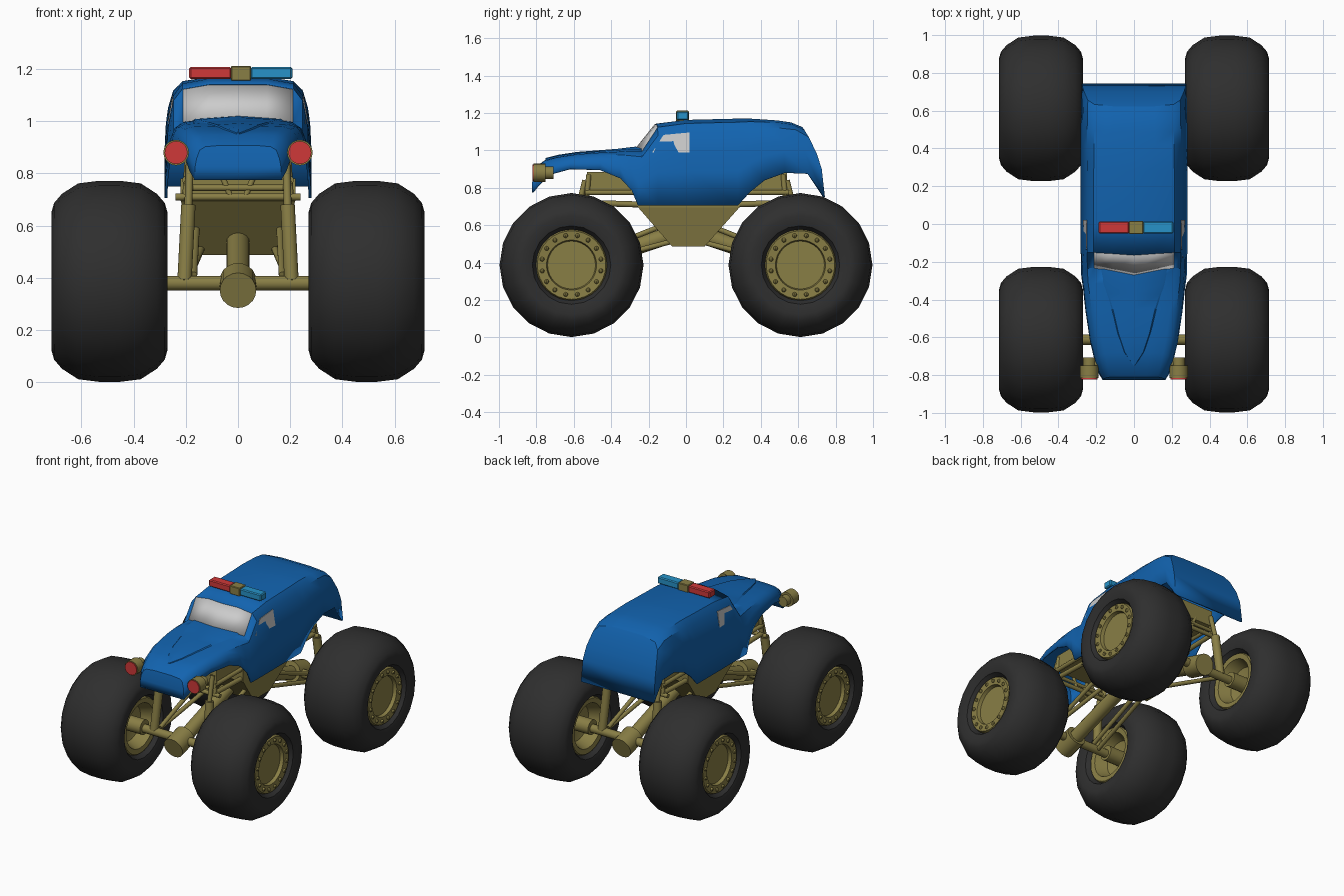
import bpy, bmesh, math
from mathutils import Vector, Matrix

if "Cube" in bpy.data.objects:
    bpy.data.objects.remove(bpy.data.objects["Cube"])


def material(name, rgb):
    m = bpy.data.materials.new(name)
    m.diffuse_color = (*rgb, 1)
    m.use_nodes = True
    m.node_tree.nodes["Principled BSDF"].inputs["Base Color"].default_value = m.diffuse_color
    return m


BLUE = material("blue_paint", (0.006, 0.125, 0.43))
KHAKI = material("khaki_metal", (0.25, 0.21, 0.06))
RUBBER = material("rubber", (0.028, 0.028, 0.028))
RED = material("red_lens", (0.62, 0.04, 0.04))
CYAN = material("light_blue_lens", (0.02, 0.29, 0.58))


def finish(bm, name, mat=None):
    bmesh.ops.remove_doubles(bm, verts=bm.verts, dist=1e-5)
    bmesh.ops.recalc_face_normals(bm, faces=bm.faces)
    me = bpy.data.meshes.new(name)
    bm.to_mesh(me)
    bm.free()
    if mat:
        me.materials.append(mat)
    ob = bpy.data.objects.new(name, me)
    bpy.context.collection.objects.link(ob)
    return ob


def rod(name, a, b, r, mat=KHAKI, segs=14):
    a, b = Vector(a), Vector(b)
    d = b - a
    bm = bmesh.new()
    mx = Matrix.Translation((a + b) / 2) @ d.to_track_quat('Z', 'Y').to_matrix().to_4x4()
    bmesh.ops.create_cone(bm, cap_ends=True, segments=segs, radius1=r, radius2=r,
                          depth=d.length, matrix=mx)
    return finish(bm, name, mat)


def lathe(name, profile, centre, side, segs, mat):
    """Spin (radius, offset) points about the x axis."""
    bm = bmesh.new()
    vs = [bm.verts.new((side * x, 0, r)) for r, x in profile]
    es = [bm.edges.new(p) for p in zip(vs, vs[1:])]
    bmesh.ops.spin(bm, geom=vs + es, cent=(0, 0, 0), axis=(1, 0, 0),
                   angle=2 * math.pi, steps=segs)
    bmesh.ops.translate(bm, verts=bm.verts, vec=centre)
    return finish(bm, name, mat)


def prism(name, loop_a, loop_b, mat=None, bevel=0):
    bm = bmesh.new()
    a = [bm.verts.new(p) for p in loop_a]
    b = [bm.verts.new(p) for p in loop_b]
    bm.faces.new(a)
    bm.faces.new(b)
    for i in range(len(a)):
        j = (i + 1) % len(a)
        bm.faces.new((a[i], a[j], b[j], b[i]))
    if bevel:
        bmesh.ops.bevel(bm, geom=bm.edges[:], offset=bevel, segments=1, affect='EDGES')
    return finish(bm, name, mat)


def box(name, x, y, z, mat, bevel=0):
    ring = [(x[0], y[0]), (x[1], y[0]), (x[1], y[1]), (x[0], y[1])]
    return prism(name, [(*p, z[0]) for p in ring], [(*p, z[1]) for p in ring], mat, bevel)


# Body stations, nose to tail: y and z of lower edge, y and z of top, half width
STATIONS = [
    (-.820, .775, -.805, .905, .165), (-.79, .81, -.75, .945, .182),
    (-.73, .87, -.68, .962, .202), (-.62, .90, -.58, .977, .228),
    (-.46, .895, -.45, .987, .252), (-.35, .85, -.37, .993, .264),
    (-.29, .785, -.315, 1.0, .272), (-.257, .706, -.215, 1.005, .276),
    (-.15, .706, -.145, 1.137, .277), (.02, .706, 0, 1.158, .277),
    (.278, .706, .28, 1.165, .277), (.34, .775, .34, 1.165, .277),
    (.42, .84, .42, 1.16, .277), (.53, .88, .49, 1.155, .277),
    (.65, .875, .56, 1.145, .275), (.738, .75, .62, 1.12, .275)]
HALF = [(1, 0), (.98, .4), (.95, .62), (.88, .86), (.76, .96), (.4, 1)]
SECTION = [(-w, f) for w, f in HALF] + [(0, 1)] + HALF[::-1]
VEE = {7: .055, 8: .02}     # forward bow of the windscreen
COWL, GLASS = 7, range(4, 8)


def station(i, lift=0):
    yb, zb, yt, zt, hw = STATIONS[i]
    return [Vector((w * hw, yb + (yt - yb) * f ** 2.2 - VEE.get(i, 0) * (1 - abs(w)),
                    zb + (zt - zb) * f + lift)) for w, f in SECTION]


# Body shell with closed nose and tail, open underneath
bm = bmesh.new()
rows = [[bm.verts.new(p) for p in station(i)] for i in range(len(STATIONS))]
n = len(SECTION)
for i in range(len(rows) - 1):
    for j in range(n - 1):
        if not (i == COWL and j in GLASS):
            bm.faces.new((rows[i][j], rows[i][j + 1], rows[i + 1][j + 1], rows[i + 1][j]))
for row in (rows[0], rows[-1]):
    for j in range(n // 2 - 1):
        bm.faces.new((row[j], row[j + 1], row[n - 2 - j], row[n - 1 - j]))
    bm.faces.new(row[n // 2 - 1:n // 2 + 2])
body = finish(bm, "body_shell", BLUE)
sol = body.modifiers.new("thickness", 'SOLIDIFY')
sol.thickness, sol.offset = .01, 0

# Windscreen fills the gap left in the shell
bm = bmesh.new()
lo, hi = station(COWL), station(COWL + 1)
for j in GLASS:
    bm.faces.new([bm.verts.new(p) for p in (lo[j], lo[j + 1], hi[j + 1], hi[j])])
wind = finish(bm, "windscreen")
sol = wind.modifiers.new("thickness", 'SOLIDIFY')
sol.thickness, sol.offset = .008, 0

# Raised pointed bonnet panel
bm = bmesh.new()
prev = None
for i, k in zip(range(1, 8), (.02, .28, .42, .52, .6, .66, .7)):
    yb, zb, yt, zt, hw = STATIONS[i]
    row = []
    for t in (-1, -.85, 0, .85, 1):
        w = abs(t) * k
        drop = max(0, w - .4) / .36 * .04 * (zt - zb)
        up = -.004 if abs(t) == 1 else .009 + .006 * (1 - abs(t))
        y = yt - VEE.get(i, 0) * (1 - w)
        row.append(bm.verts.new((t * k * hw, y, zt - drop + up)))
    if prev:
        for j in range(4):
            bm.faces.new((prev[j], prev[j + 1], row[j + 1], row[j]))
    prev = row
finish(bm, "bonnet_panel", BLUE)

# Roof light bar
box("light_bar_red", (-.187, -.025), (-.05, .013), (1.162, 1.208), RED, .006)
box("light_bar_centre", (-.027, .05), (-.053, .016), (1.155, 1.212), KHAKI, .004)
box("light_bar_blue", (.048, .208), (-.05, .013), (1.162, 1.208), CYAN, .006)

# Chassis: inner tub and tapered belly pan
box("inner_tub", (-.195, .195), (-.53, .54), (.775, .885), KHAKI)
belly = [[(-x, y0, z), (x, y0, z), (x, y1, z), (-x, y1, z)]
         for x, y0, y1, z in ((.17, -.075, .10, .487), (.22, -.26, .29, .70))]
prism("belly_pan", *belly, KHAKI)
box("floor", (-.22, .22), (-.26, .29), (.695, .78), KHAKI)

for sx in (-1, 1):
    tag = "left" if sx < 0 else "right"
    # Side window, lying just proud of the body side
    pane = [(.25, -.18, .99), (.261, .02, .99), (.243, .02, 1.096), (.242, -.12, 1.083)]
    prism("side_window_" + tag, [(sx * (x + .009), y, z) for x, y, z in pane],
          [(sx * (x - .012), y, z) for x, y, z in pane])
    # Headlight
    hx = sx * .237
    rod("headlight_can_" + tag, (hx, -.815, .88), (hx, -.75, .88), .049, segs=20)
    rod("headlight_lens_" + tag, (hx, -.822, .88), (hx, -.812, .88), .044, RED, 20)
    rod("headlight_back_" + tag, (hx, -.75, .88), (hx, -.708, .88), .034, segs=16)
    rod("headlight_bracket_" + tag, (sx * .15, -.74, .88), (hx, -.74, .88), .018)
    # Upper frame rail
    rod("frame_rail_" + tag, (sx * .2, -.54, .775), (sx * .2, .55, .775), .014)

TYRE = [(.19, .175), (.21, .207), (.265, .222), (.3, .212), (.335, .182), (.375, .12), (.385, .04)]
TYRE += [(r, -x) for r, x in TYRE[::-1]]
RIM = [(0, .165), (.128, .165), (.134, .188), (.183, .192), (.192, .172), (.192, -.172),
       (.183, -.185), (.15, -.18), (.12, -.1), (.05, -.08), (0, -.08)]

for sy in (-1, 1):
    end = "front" if sy < 0 else "rear"
    ay, az = sy * .612, .387
    # Axle, differential and drive shaft
    rod(end + "_axle", (-.40, ay, .38), (.40, ay, .38), .028)
    rod(end + "_differential", (0, sy * .70, .352), (0, sy * .57, .39), .07, segs=20)
    rod(end + "_drive_shaft", (0, sy * .60, .375), (0, sy * .06, .555), .045, segs=16)
    # Cross tubes and centre braces
    rod(end + "_lower_cross_tube", (-.24, sy * .535, .71), (.24, sy * .535, .71), .014)
    rod(end + "_upper_cross_tube", (-.2, sy * .535, .745), (.2, sy * .535, .745), .012)
    for sx in (-1, 1):
        tag = end + ("_left" if sx < 0 else "_right")
        rod(tag + "_brace", (sx * .03, sy * .535, .715), (sx * .065, sy * .53, .80), .011)
        rod(tag + "_rail", (sx * .2, sy * .54, .72), (sx * .2, sy * .22, .71), .016)
        rod(tag + "_post", (sx * .2, sy * .535, .70), (sx * .19, sy * .52, .87), .014)
        # Shock absorber
        rod(tag + "_shock_body", (sx * .205, ay, .39), (sx * .19, sy * .58, .68), .028)
        rod(tag + "_shock_rod", (sx * .19, sy * .58, .68), (sx * .185, sy * .54, .84), .015)
        # Suspension links
        rod(tag + "_lower_link", (sx * .2, sy * .6, .375), (sx * .14, sy * .07, .515), .014)
        rod(tag + "_upper_link", (sx * .17, sy * .6, .41), (sx * .16, sy * .12, .60), .014)
        # Wheel: tyre, rim, hub and bolts
        c = Vector((sx * .4925, ay, az))
        lathe(tag + "_tyre", TYRE, c, sx, 20, RUBBER)
        lathe(tag + "_rim", RIM, c, sx, 32, KHAKI)
        rod(tag + "_hub", (sx * .28, ay, az), (sx * .43, ay, az), .05, segs=18)
        bm = bmesh.new()
        for k in range(16):
            a = math.tau * (k + .5) / 16
            p = c + Vector((sx * .192, .16 * math.cos(a), .16 * math.sin(a)))
            bmesh.ops.create_uvsphere(bm, u_segments=8, v_segments=6, radius=.012,
                                      matrix=Matrix.Translation(p))
        finish(bm, tag + "_wheel_bolts", KHAKI)

# Smooth shading with sharp edges kept
bpy.ops.object.select_all(action='SELECT')
bpy.context.view_layer.objects.active = body
bpy.ops.object.shade_smooth_by_angle(angle=math.radians(32))
